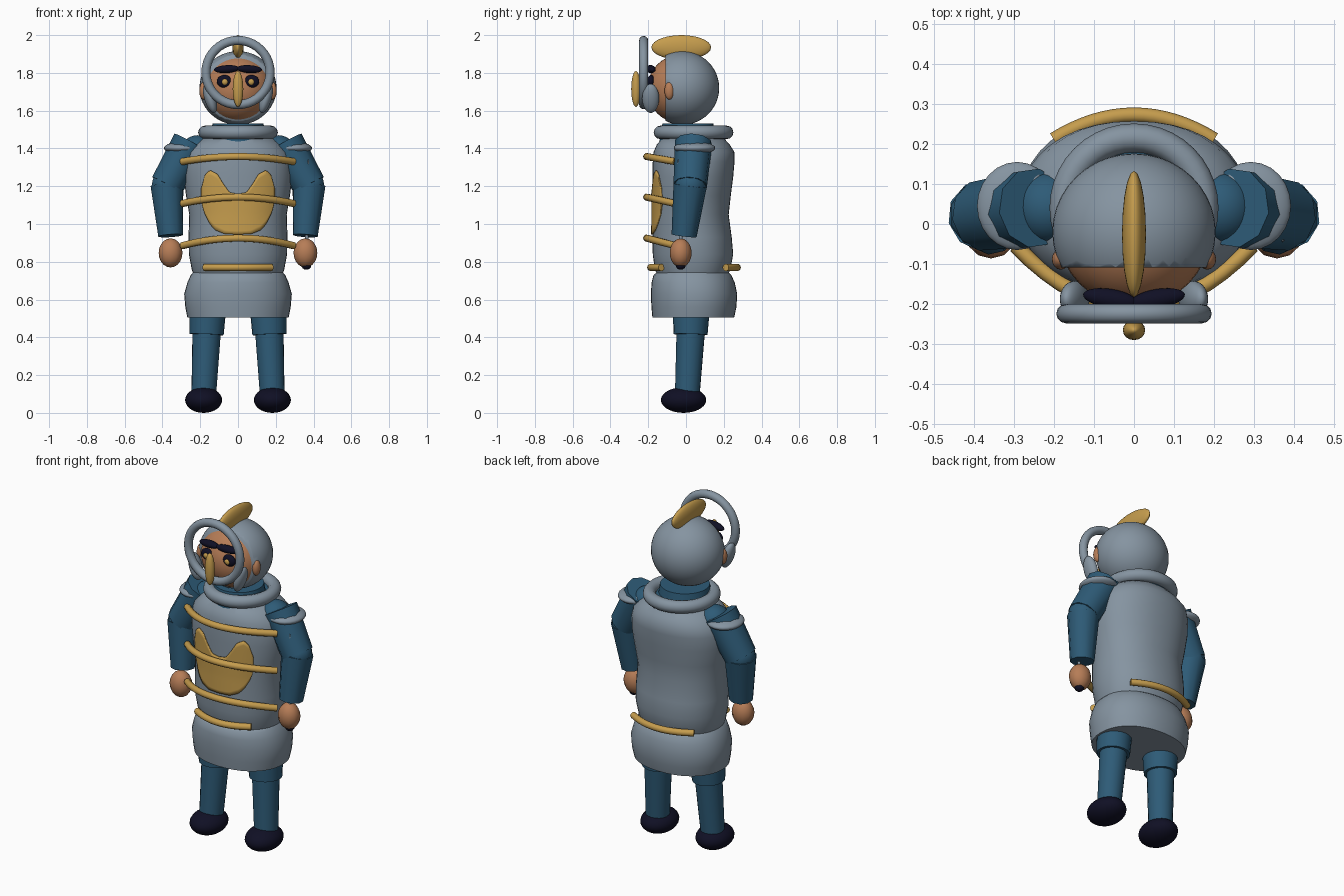
import bpy, bmesh, math
from mathutils import Vector

if "Cube" in bpy.data.objects:
    bpy.data.objects.remove(bpy.data.objects["Cube"])


def material(name, rgb):
    m = bpy.data.materials.new(name)
    m.diffuse_color = (*rgb, 1)
    m.use_nodes = True
    m.node_tree.nodes["Principled BSDF"].inputs["Base Color"].default_value = m.diffuse_color
    return m


STEEL = material("steel", (0.235, 0.295, 0.355))
BLUE = material("blue_cloth", (0.027, 0.105, 0.185))
GOLD = material("gold", (0.56, 0.335, 0.075))
SKIN = material("skin", (0.47, 0.205, 0.095))
DARK = material("dark_navy", (0.005, 0.005, 0.018))


def finish(ob, name, mat, angle=45):
    ob.name = name
    ob.data.materials.clear()
    ob.data.materials.append(mat)
    bpy.ops.object.select_all(action='DESELECT')
    ob.select_set(True)
    bpy.context.view_layer.objects.active = ob
    bpy.ops.object.shade_smooth_by_angle(angle=math.radians(angle))
    return ob


def from_bmesh(bm, name, mat, angle=45):
    bmesh.ops.recalc_face_normals(bm, faces=bm.faces)
    me = bpy.data.meshes.new(name)
    bm.to_mesh(me)
    bm.free()
    ob = bpy.data.objects.new(name, me)
    bpy.context.collection.objects.link(ob)
    return finish(ob, name, mat, angle)


def ellipsoid(name, mat, loc, radii, rot=(0, 0, 0), seg=24, rings=14):
    bpy.ops.mesh.primitive_uv_sphere_add(segments=seg, ring_count=rings, radius=1, location=loc, rotation=rot)
    ob = bpy.context.object
    ob.scale = radii
    return finish(ob, name, mat)


def limb(name, mat, a, b, ra, rb, sides=16):
    a, b = Vector(a), Vector(b)
    bpy.ops.mesh.primitive_cone_add(vertices=sides, radius1=ra, radius2=rb, depth=(b - a).length,
                                    location=(a + b) / 2)
    ob = bpy.context.object
    ob.rotation_euler = (b - a).to_track_quat('Z', 'Y').to_euler()
    return finish(ob, name, mat)


def ring(name, mat, loc, major, minor, rot=(0, 0, 0)):
    bpy.ops.mesh.primitive_torus_add(location=loc, rotation=rot, major_radius=major, minor_radius=minor,
                                     major_segments=40, minor_segments=12)
    return finish(bpy.context.object, name, mat)


def keep_side(ob, co, no):
    """Cut a mesh with a plane in its own space and cap the cut."""
    bm = bmesh.new()
    bm.from_mesh(ob.data)
    cut = bmesh.ops.bisect_plane(bm, geom=bm.verts[:] + bm.edges[:] + bm.faces[:],
                                 plane_co=co, plane_no=no, clear_outer=True)
    bmesh.ops.contextual_create(bm, geom=[g for g in cut['geom_cut'] if isinstance(g, bmesh.types.BMEdge)])
    bm.to_mesh(ob.data)
    bm.free()


def interp(table, t):
    for p, q in zip(table, table[1:]):
        if t <= q[0]:
            f = max(0, (t - p[0]) / (q[0] - p[0]))
            return [u + (v - u) * f for u, v in zip(p[1:], q[1:])]
    return table[-1][1:]


def rounded_body(name, mat, profile, seg=40):
    """Loft of oval sections: height, half width, front y, back y."""
    bm = bmesh.new()
    loops = []
    for z, rx, front, back in profile:
        loop = []
        for i in range(seg):
            a = 2 * math.pi * i / seg
            c, s = math.cos(a), math.sin(a)
            x = math.copysign(abs(c) ** 0.92, c) * rx
            y = (front + back) / 2 + math.copysign(abs(s) ** 0.92, s) * (back - front) / 2
            loop.append(bm.verts.new((x, y, z)))
        loops.append(loop)
    for lo, hi in zip(loops, loops[1:]):
        for i in range(seg):
            j = (i + 1) % seg
            bm.faces.new((lo[i], lo[j], hi[j], hi[i]))
    bm.faces.new(loops[0])
    bm.faces.new(loops[-1])
    return from_bmesh(bm, name, mat)


# Breastplate and skirt
TORSO = [(0.70, .225, -.14, .21), (0.76, .245, -.165, .235), (0.84, .26, -.176, .25), (0.93, .262, -.177, .242),
         (1.05, .258, -.175, .226), (1.15, .275, -.176, .237), (1.25, .288, -.177, .25),
         (1.33, .287, -.176, .257), (1.38, .272, -.172, .257), (1.42, .235, -.155, .232), (1.455, .185, -.125, .2)]
rounded_body("breastplate", STEEL, TORSO)
rounded_body("armour_skirt", STEEL, [(0.505, .268, -.178, .255), (0.56, .279, -.183, .267), (0.63, .285, -.186, .271),
                                     (0.69, .268, -.182, .258), (0.73, .25, -.172, .24), (0.747, .235, -.15, .22)])

# Chest emblem, a thin plate wrapped on the breastplate
TOP = [(0, 1.16), (.045, 1.167), (.08, 1.215), (.11, 1.265), (.15, 1.285), (.175, 1.26), (.195, 1.19)]
LOW = [(0, .945), (.07, .947), (.12, .967), (.15, 1.0), (.18, 1.06), (.195, 1.12)]
bm = bmesh.new()
cols, rows, grid = 40, 12, []
for i in range(cols + 1):
    x = -.195 + .39 * i / cols
    lo, hi = interp(LOW, abs(x))[0], interp(TOP, abs(x))[0]
    line = []
    for j in range(rows + 1):
        z = lo + (hi - lo) * j / rows
        rx, front, back = interp(TORSO, z)
        c = (abs(x) / rx) ** (1 / .92)
        y = (front + back) / 2 - (1 - c * c) ** .46 * (back - front) / 2
        line.append(bm.verts.new((x, y - .008, z)))
    grid.append(line)
for p, q in zip(grid, grid[1:]):
    for j in range(rows):
        bm.faces.new((p[j], q[j], q[j + 1], p[j + 1]))
emblem = from_bmesh(bm, "chest_emblem", GOLD)
solid = emblem.modifiers.new("thickness", 'SOLIDIFY')
solid.thickness = .007
solid.offset = -1


# Gold bands
def band(name, half, y_mid, y_end, z_mid, z_end, r=.019):
    cu = bpy.data.curves.new(name, 'CURVE')
    cu.dimensions = '3D'
    cu.bevel_depth = r
    cu.bevel_resolution = 3
    cu.use_fill_caps = True
    sp = cu.splines.new('POLY')
    n = 17
    sp.points.add(n - 1)
    for i, p in enumerate(sp.points):
        t = -1 + 2 * i / (n - 1)
        p.co = (half * t, y_mid + (y_end - y_mid) * t * t, z_mid + (z_end - z_mid) * t * t, 1)
    ob = bpy.data.objects.new(name, cu)
    bpy.context.collection.objects.link(ob)
    bpy.ops.object.select_all(action='DESELECT')
    ob.select_set(True)
    bpy.context.view_layer.objects.active = ob
    bpy.ops.object.convert(target='MESH')
    finish(bpy.context.object, name, GOLD)


for i, (z0, z1) in enumerate([(1.357, 1.33), (1.142, 1.108), (.925, .885)]):
    band(f"chest_band_{i + 1}", .295, -.208, -.055, z0, z1)
band("front_belt", .178, -.187, -.13, .77, .77)
band("back_belt", .2, .272, .21, .77, .77)

# Neck, collar
limb("neck", BLUE, (0, .01, 1.38), (0, .01, 1.532), .16, .135, 28)
limb("undershirt", BLUE, (0, .04, 1.43), (0, .04, 1.485), .17, .165, 28)
ring("collar", STEEL, (0, .04, 1.485), .175, .036)

# Head and helmet
ellipsoid("face", SKIN, (0, -.02, 1.715), (.19, .186, .184), seg=32, rings=20)
helmet = ellipsoid("helmet", STEEL, (0, -.02, 1.72), (.204, .196, .195), seg=40, rings=24)
keep_side(helmet, (0, -.45, 0), (0, -1, 0))
ellipsoid("crest", GOLD, (0, -.025, 1.935), (.03, .158, .065), seg=20, rings=14)
ring("visor_ring", STEEL, (0, -.224, 1.802), .17, .024, (math.pi / 2, 0, 0))
ellipsoid("nose_guard", GOLD, (0, -.265, 1.715), (.028, .025, .095), seg=16)

for s, side in ((-1, "left"), (1, "right")):
    # Face details
    ellipsoid(f"{side}_ear", SKIN, (s * .183, -.088, 1.705), (.022, .026, .046), seg=16)
    ellipsoid(f"{side}_cheek_guard", STEEL, (s * .148, -.187, 1.665), (.03, .045, .08), (0, s * .3, 0))
    ellipsoid(f"{side}_brow", DARK, (s * .06, -.186, 1.82), (.068, .024, .021), (0, s * .06, s * .15))
    ellipsoid(f"{side}_eye", DARK, (s * .072, -.185, 1.755), (.04, .02, .034), seg=16)
    ellipsoid(f"{side}_pupil", GOLD, (s * .07, -.2, 1.752), (.017, .012, .017), seg=12, rings=8)

    # Arms
    elbow = (s * .376, .022, 1.205)
    ellipsoid(f"{side}_shoulder", BLUE, (s * .215, .04, 1.385), (.088, .09, .085))
    limb(f"{side}_upper_arm", BLUE, (s * .25, .04, 1.43), elbow, .1, .09, 10)
    ellipsoid(f"{side}_elbow", BLUE, elbow, (.085, .085, .085), seg=10, rings=8)
    limb(f"{side}_forearm", BLUE, elbow, (s * .357, -.01, .938), .089, .067, 10)
    pad = ellipsoid(f"{side}_shoulder_pad", STEEL, (s * .292, .045, 1.402), (.1, .11, .034))
    keep_side(pad, (-s * .56, 0, 0), (-s, 0, 0))
    ellipsoid(f"{side}_hand", SKIN, (s * .357, -.028, .847), (.063, .058, .077), seg=12, rings=10)

    # Legs
    limb(f"{side}_thigh", BLUE, (s * .158, .03, .62), (s * .166, .024, .415), .102, .09, 20)
    limb(f"{side}_shin", BLUE, (s * .165, .026, .45), (s * .182, .006, .08), .076, .065, 20)
    ellipsoid(f"{side}_foot", DARK, (s * .182, -.013, .068), (.098, .12, .068))

# Slim blade held up along the right arm
limb("blade_shaft", STEEL, (.363, -.028, .8), (.367, -.028, 1.2), .009, .009, 10)
limb("blade_tip", STEEL, (.367, -.028, 1.2), (.372, -.042, 1.34), .022, .002, 8)
ellipsoid("blade_pommel", DARK, (.362, -.028, .78), (.026, .026, .022), seg=12, rings=8)
